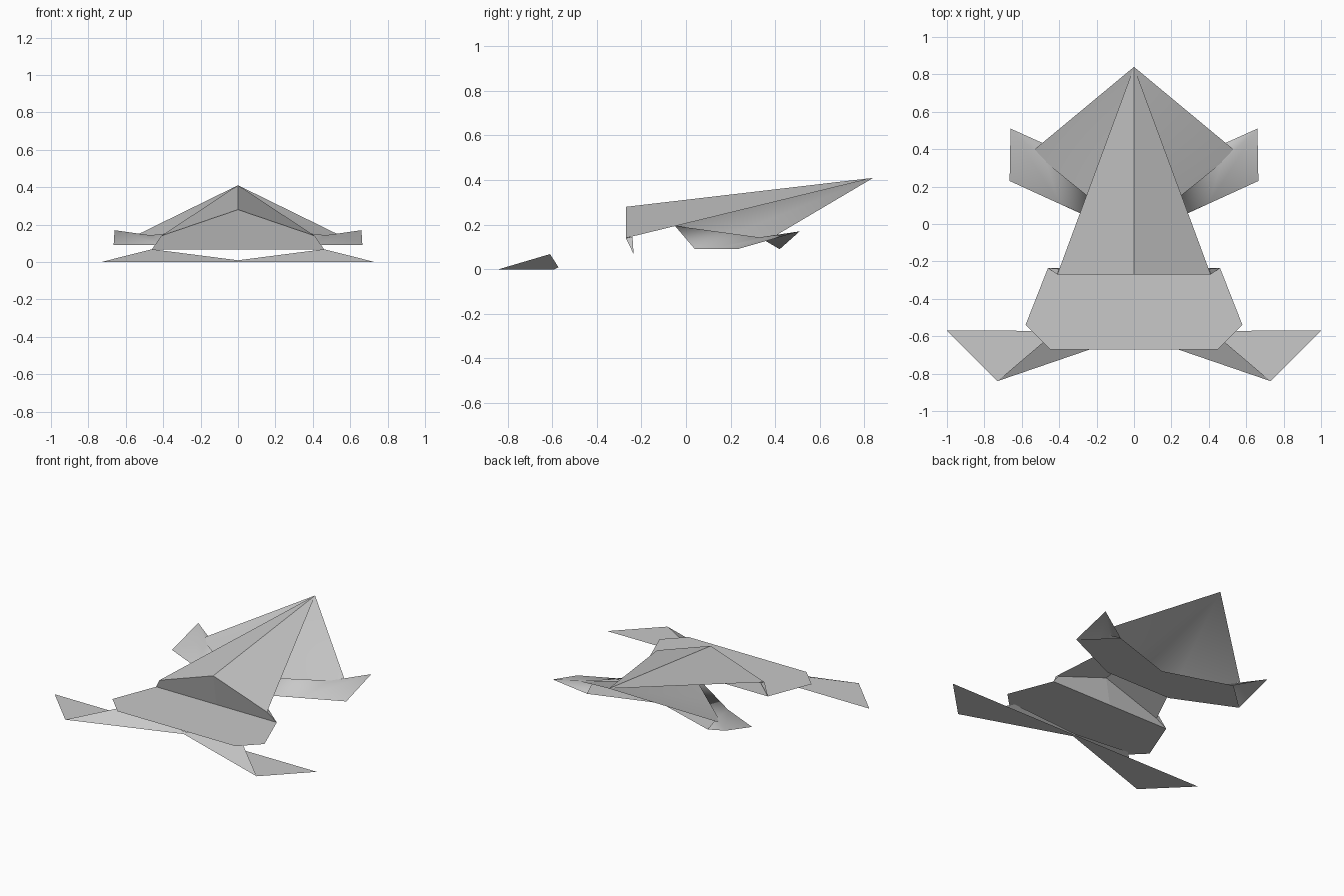
import bpy

if "Cube" in bpy.data.objects:
    bpy.data.objects.remove(bpy.data.objects["Cube"])

# One paper colour for the whole folded figure
paper = bpy.data.materials.new("grey_paper")
paper.diffuse_color = (0.58, 0.58, 0.58, 1)
paper.use_nodes = True
paper.node_tree.nodes["Principled BSDF"].inputs["Base Color"].default_value = paper.diffuse_color


def sheet(name, verts, faces, smooth=False):
    """Thin paper sheet mirrored across x = 0."""
    mesh = bpy.data.meshes.new(name)
    mesh.from_pydata(verts, [], faces)
    mesh.materials.append(paper)
    mesh.polygons.foreach_set("use_smooth", [smooth] * len(mesh.polygons))
    ob = bpy.data.objects.new(name, mesh)
    bpy.context.collection.objects.link(ob)
    mod = ob.modifiers.new("mirror", 'MIRROR')
    mod.use_mirror_merge = True
    mod.merge_threshold = 0.001
    return ob


# Shared fold points on the right half
tip = (0, 0.84, 0.41)
brow = (0, -0.27, 0.28)
shoulder = (0.41, -0.27, 0.14)
hinge = (0.46, -0.235, 0.068)
inner_fold = (0, -0.05, 0.195)
wing_corner = (0.53, 0.40, 0.15)
leg_root = (0.25, 0.04, 0.09)
knee = (0.40, 0.11, 0.09)
toe_front = (0.665, 0.23, 0.09)
toe_back = (0.66, 0.51, 0.17)
heel = (0.46, 0.42, 0.09)
leg_ridge = (0.47, 0.33, 0.143)
belly_notch = (0, 0.27, 0.09)

# Sloping back of the body, two flat faces meeting on the ridge
sheet("body_top", [tip, brow, shoulder], [(0, 1, 2)])

# Wall under the brow, leaning back down to the head plate
sheet("front_wall", [brow, shoulder, hinge, (0, -0.235, 0.068)], [(0, 3, 2, 1)])

# Small side tucks behind the wall
sheet("side_tuck", [shoulder, hinge, (0.40, -0.24, 0.146)], [(0, 1, 2)])

# Flat head plate
sheet("head_plate", [(0, -0.235, 0.068), (0, -0.67, 0.068), (0.45, -0.67, 0.068),
                     (0.58, -0.54, 0.068), hinge], [(0, 1, 2, 3, 4)])

# Front legs: flat ground sheet with a raised fold along its leading edge
sheet("front_leg_base", [(0, -0.572, 0), (0, -0.59, 0), (0.73, -0.84, 0), (1, -0.57, 0)],
      [(0, 1, 2, 3)])
sheet("front_leg_fold", [(0, -0.59, 0), (0.73, -0.84, 0), (0.46, -0.61, 0.068),
                         (0, -0.572, 0.009)], [(0, 1, 2, 3)])

# Flared flanks folded out from under the body
sheet("flank", [tip, inner_fold, leg_root, wing_corner], [(0, 1, 2), (0, 2, 3)], smooth=True)

# Flat belly sheet running out into both hind legs
sheet("hind_leg_base", [(0, 0.04, 0.09), leg_root, toe_front, heel, belly_notch],
      [(0, 1, 2, 3, 4)])

# Upper layer of the hind legs: front panel, upturned foot and heel
sheet("hind_leg_top", [inner_fold, leg_root, knee, leg_ridge, toe_front, toe_back, heel,
                       (0, 0.04, 0.09)],
      [(0, 1, 2, 3), (2, 4, 5, 3), (3, 5, 6), (7, 1, 0)], smooth=True)
